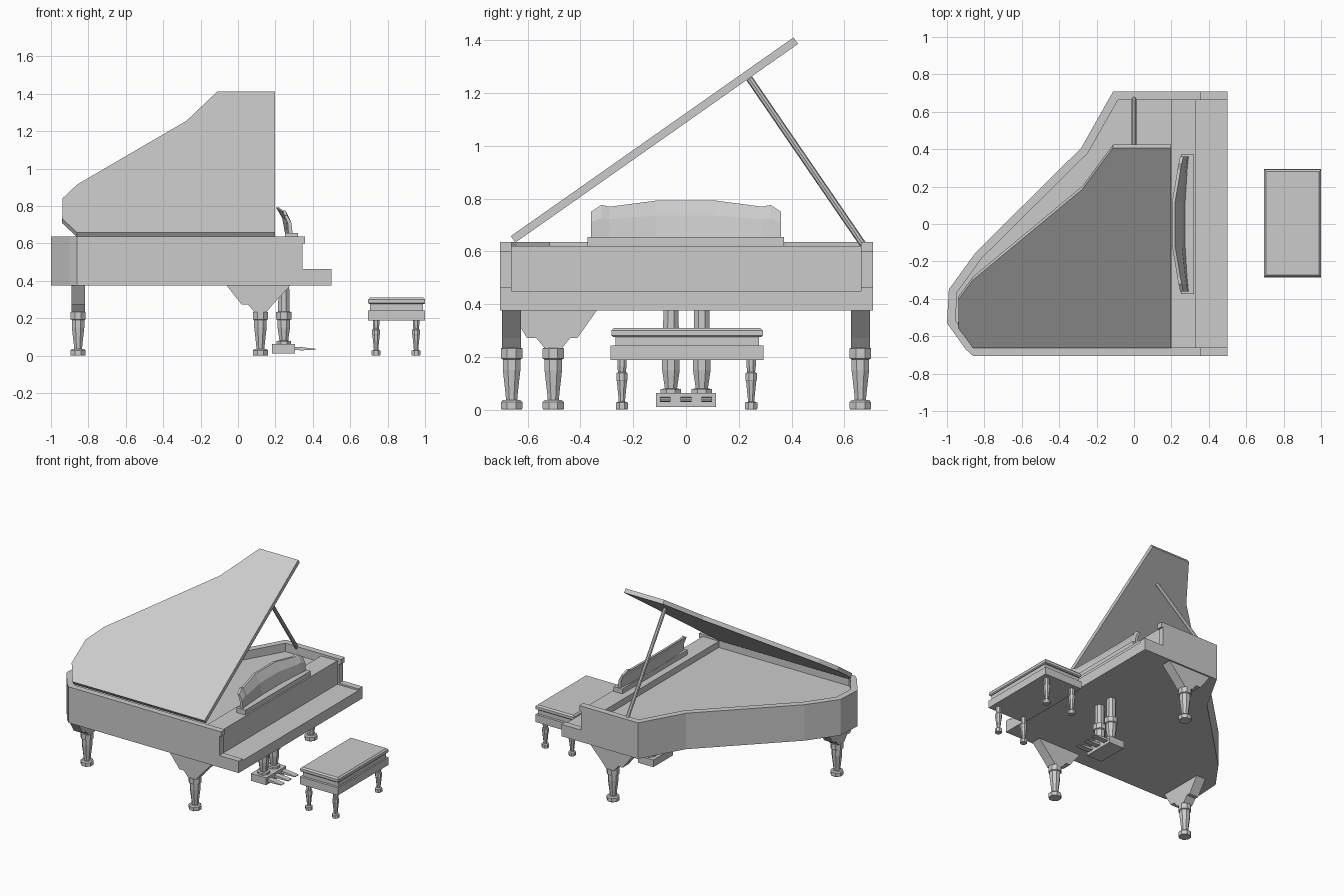
import bpy, bmesh, math
from mathutils import Vector, Matrix

if "Cube" in bpy.data.objects:
    bpy.data.objects.remove(bpy.data.objects["Cube"])


def make(name, verts, faces):
    me = bpy.data.meshes.new(name)
    me.from_pydata([tuple(v) for v in verts], [], faces)
    bm = bmesh.new()
    bm.from_mesh(me)
    bmesh.ops.recalc_face_normals(bm, faces=bm.faces)
    bm.to_mesh(me)
    bm.free()
    ob = bpy.data.objects.new(name, me)
    bpy.context.collection.objects.link(ob)
    return ob


def loft(name, rings):
    """Skin closed rings of equal length and cap both ends."""
    n = len(rings[0])
    faces = [list(range(n)), [(len(rings) - 1) * n + i for i in range(n)]]
    for r in range(len(rings) - 1):
        for i in range(n):
            j = (i + 1) % n
            faces.append([r * n + i, r * n + j, (r + 1) * n + j, (r + 1) * n + i])
    return make(name, [v for ring in rings for v in ring], faces)


def prism(name, pts, z0, z1, m=Matrix()):
    return loft(name, [[m @ Vector((x, y, z)) for x, y in pts] for z in (z0, z1)])


def rect(x0, x1, y0, y1):
    return [(x0, y0), (x1, y0), (x1, y1), (x0, y1)]


def box(name, x0, x1, y0, y1, z0, z1):
    return prism(name, rect(x0, x1, y0, y1), z0, z1)


def turned(name, x, y, profile, sides=8):
    rings = []
    for r, z in profile:
        rings.append([(x + r * math.cos((i + .5) * math.tau / sides),
                       y + r * math.sin((i + .5) * math.tau / sides), z)
                      for i in range(sides)])
    return loft(name, rings)


def inset(path, d):
    """Offset an open path sideways with mitred corners."""
    p = [Vector(q) for q in path]
    out = []
    for i, q in enumerate(p):
        a = (q - p[max(i - 1, 0)]) if i else p[1] - p[0]
        b = (p[i + 1] - q) if i < len(p) - 1 else a
        na, nb = (Vector((-v.y, v.x)).normalized() for v in (a, b))
        m = (na + nb).normalized()
        out.append(tuple(q + m * (d / m.dot(na))))
    return out


# Case: curved rim, soundboard inside it, pin deck and keyboard
outer = [(.345, .708), (-.112, .708), (-.283, .406), (-.845, -.15), (-.99, -.35),
         (-1, -.53), (-.90, -.67), (-.86, -.706), (.345, -.706)]
inner = inset(outer, .045)
n = len(outer)
verts = [(x, y, z) for z in (.376, .636) for x, y in outer + inner]
faces = [[0, n, 3 * n, 2 * n], [n - 1, 2 * n - 1, 4 * n - 1, 3 * n - 1]]
for i in range(n - 1):
    for a, b in ((0, n), (2 * n, 3 * n), (0, 2 * n), (n, 3 * n)):
        faces.append([a + i, a + i + 1, b + i + 1, b + i])
make("case_rim", verts, faces)
prism("soundboard", inner, .376, .45)
board = [(min(x, .2), y) for x, y in inner]
prism("inner_floor", board, .44, .575)
box("pin_deck", .2, .33, -.661, .663, .44, .62)
box("key_bed", .345, .5, -.661, .663, .376, .45)
for tag, y0, y1 in (("left", -.706, -.661), ("right", .663, .708)):
    box("key_cheek_" + tag, .345, .5, y0, y1, .376, .462)
    box("arm_cap_" + tag, .345, .358, y0, y1, .6, .636)

# Raised lid, hinged along the left side, with its prop
lid = [(.197, 0), (.197, 1.31), (-.112, 1.31), (-.275, 1.04), (-.86, .447),
       (-.937, .32), (-.94, .13), (-.86, 0)]
hinge = Matrix.Translation((0, -.647, .633)) @ Matrix.Rotation(math.radians(35.1), 4, 'X')
prism("lid", lid, 0, .03, hinge)
foot, top = Vector((0, .675, .62)), Vector((0, .24, 1.255))
axis = Matrix.Translation(foot) @ (top - foot).to_track_quat('Z', 'Y').to_matrix().to_4x4()
prism("lid_prop", [(.013 * math.cos(i * math.tau / 8), .013 * math.sin(i * math.tau / 8))
                   for i in range(8)], 0, (top - foot).length, axis)

# Music desk: bowed, leaning board on a ledge
box("desk_ledge", .25, .32, -.373, .371, .615, .655)
half = [(.36, .75, .247), (.32, .776, .238), (.29, .769, .233), (.114, .792, .203)]
stations = [(-y, z, x) for y, z, x in half] + [(y, z, x) for y, z, x in reversed(half)]
rings = []
for y, z, x in stations:
    bow = .02 * (y / .36) ** 2
    xb = .25 + bow
    xm = xb * .55 + x * .45 + .006
    zm = .65 + (z - .65) * .6
    rings.append([(xb, y, .65), (xb + .022, y, .65), (xm + .02, y, zm),
                  (x + .016, y, z), (x, y, z), (xm, y, zm)])
loft("music_desk", rings)

# Legs: turned posts under tapered brackets
post = [(.042, 0), (.044, .006), (.044, .028), (.036, .036), (.023, .036), (.025, .06),
        (.036, .15), (.036, .19), (.044, .194), (.044, .232), (.033, .236), (.033, .30)]


def bracket(name, x, y, along_y, tops, bottoms):
    prof = [(tops[0], .38), (bottoms[0], .272), (-.065, .272), (-.032, .232),
            (.032, .232), (.065, .272), (bottoms[1], .272), (tops[1], .38)]
    if along_y:
        loft(name, [[(x + s, y + u, z) for u, z in prof] for s in (-.036, .036)])
    else:
        loft(name, [[(x + u, y + s, z) for u, z in prof] for s in (-.036, .036)])


for tag, x, y in (("front_left", .12, -.661), ("front_right", .12, .661), ("tail", -.855, -.503)):
    turned(tag + "_leg", x, y, post)
    if tag == "tail":
        bracket("tail_bracket", x, y, True, (-.165, .168), (-.1, .092))
    else:
        bracket(tag + "_bracket", x, y, False, (-.185, .165), (-.1, .065))

# Pedal lyre: two turned posts, box and three pedals
lyre = [(.042, .055), (.042, .078), (.025, .08), (.036, .15), (.036, .19),
        (.044, .194), (.044, .232), (.033, .236), (.031, .385)]
for tag, y in (("left", -.057), ("right", .06)):
    turned("lyre_post_" + tag, .245, y, lyre)
box("pedal_box", .182, .305, -.114, .114, .01, .062)
for i in (-1, 0, 1):
    side = [(.29, .03), (.34, .028), (.415, .031), (.415, .036), (.34, .045), (.29, .048)]
    loft("pedal", [[(x, i * .079 + s, z) for x, z in side] for s in (-.02, .02)])

# Bench: frame, recessed band, bevelled cushion and turned legs
cx, cy = .848, .004
box("bench_frame", cx - .152, cx + .152, cy - .29, cy + .29, .188, .242)
box("bench_band", cx - .142, cx + .142, cy - .272, cy + .272, .24, .28)
loft("bench_cushion", [[(x, y, z) for x, y in rect(cx - a, cx + a, cy - b, cy + b)]
                       for a, b, z in ((.146, .28, .275), (.152, .287, .281),
                                       (.152, .287, .3), (.142, .277, .31))])
small = [(.023, 0), (.025, .004), (.025, .026), (.013, .03), (.014, .045), (.021, .108),
         (.023, .112), (.023, .138), (.016, .142), (.019, .165), (.019, .195)]
for x in (.738, .952):
    for y in (-.243, .247):
        turned("bench_leg", x, y, small)
